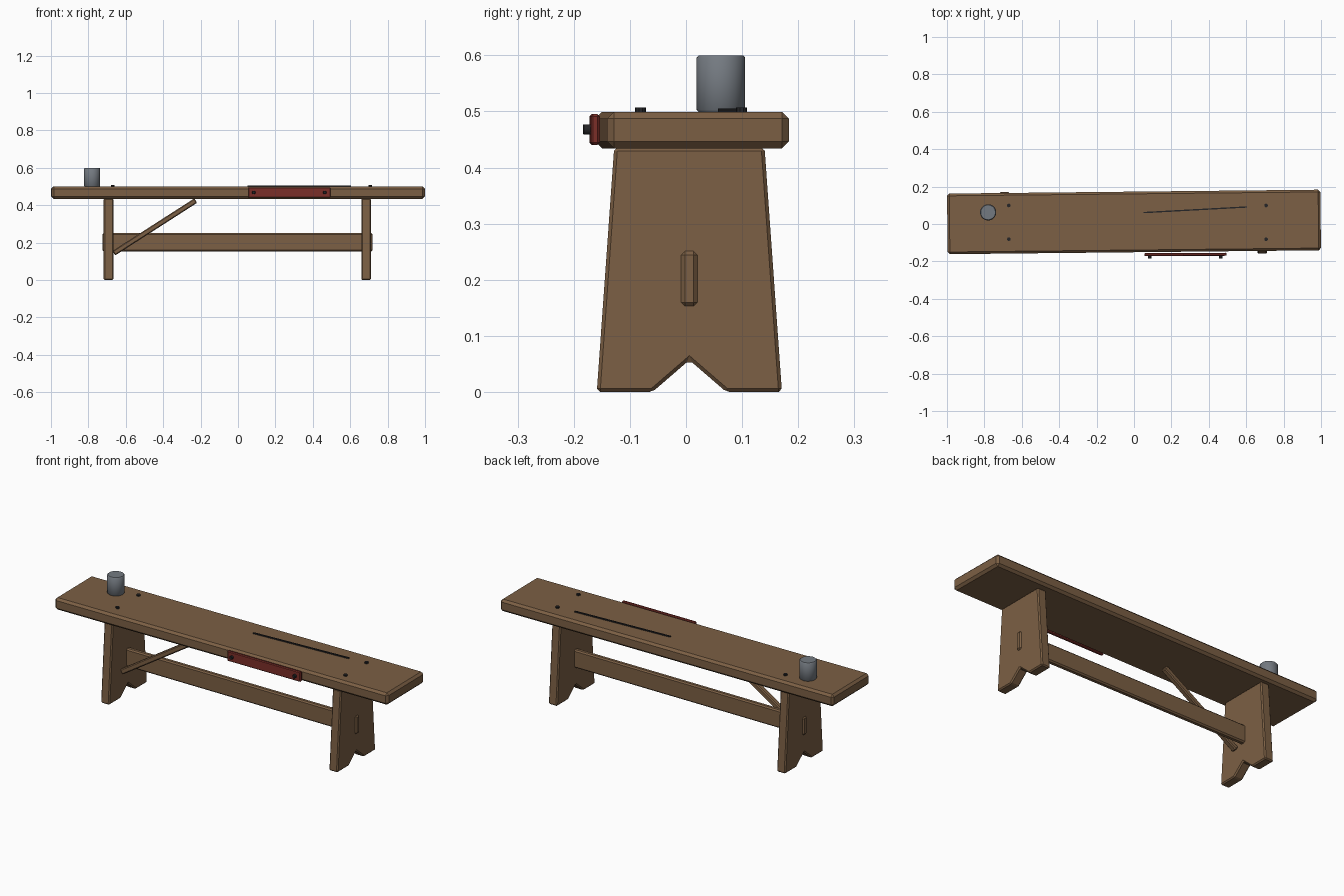
import bpy, bmesh, math
from mathutils import Matrix, Vector

if "Cube" in bpy.data.objects:
    bpy.data.objects.remove(bpy.data.objects["Cube"])


def material(name, rgb):
    m = bpy.data.materials.new(name)
    m.diffuse_color = (*rgb, 1)
    m.use_nodes = True
    m.node_tree.nodes["Principled BSDF"].inputs["Base Color"].default_value = m.diffuse_color
    return m


WOOD = material("brown wood", (0.200, 0.115, 0.058))
RED = material("faded red", (0.200, 0.028, 0.022))
METAL = material("grey metal", (0.175, 0.195, 0.220))
DARK = material("dark iron", (0.018, 0.018, 0.020))
SKEW = 0.0105  # slight twist of the seat board


def finish(name, bm, mat, matrix=Matrix(), bevel=0.0, smooth=False):
    if bevel:
        bmesh.ops.bevel(bm, geom=[e for e in bm.edges if e.calc_face_angle(0) > 0.6],
                        offset=bevel, segments=1, affect='EDGES')
    bmesh.ops.recalc_face_normals(bm, faces=bm.faces)
    for f in bm.faces:
        f.smooth = smooth and len(f.verts) == 4
    mesh = bpy.data.meshes.new(name)
    bm.to_mesh(mesh)
    bm.free()
    mesh.materials.append(mat)
    ob = bpy.data.objects.new(name, mesh)
    ob.matrix_world = matrix
    bpy.context.collection.objects.link(ob)
    return ob


def box(name, centre, size, mat, bevel=0.0, rot=Matrix()):
    bm = bmesh.new()
    bmesh.ops.create_cube(bm, size=1, matrix=Matrix.Diagonal((*size, 1)))
    return finish(name, bm, mat, Matrix.Translation(centre) @ rot, bevel)


def cylinder(name, centre, radius, height, sides, mat, bevel=0.0, rot=Matrix(), smooth=False):
    bm = bmesh.new()
    bmesh.ops.create_cone(bm, cap_ends=True, segments=sides, radius1=radius,
                          radius2=radius, depth=height)
    return finish(name, bm, mat, Matrix.Translation(centre) @ rot, bevel, smooth)


def turn_z(angle):
    return Matrix.Rotation(angle, 4, 'Z')


# Seat board, slightly skewed
box("seat", (0, 0.011, 0.467), (1.996, 0.324, 0.065), WOOD, 0.012, turn_z(SKEW))

# Tapered plank legs with a notched foot
profile = [(-0.165, 0), (-0.066, 0), (0, 0.057), (0.066, 0), (0.165, 0),
           (0.134, 0.436), (-0.134, 0.436)]
for side, x in (("left", -0.692), ("right", 0.685)):
    bm = bmesh.new()
    face = bm.faces.new([bm.verts.new((-0.026, y, z)) for y, z in profile])
    ext = bmesh.ops.extrude_face_region(bm, geom=[face])
    bmesh.ops.translate(bm, vec=(0.052, 0, 0),
                        verts=[v for v in ext["geom"] if isinstance(v, bmesh.types.BMVert)])
    finish(side + "_leg", bm, WOOD, Matrix.Translation((x, 0.006, 0)), 0.006)

# Stretcher passing through both legs
box("stretcher", (-0.003, 0.006, 0.202), (1.444, 0.029, 0.098), WOOD, 0.007)

# Diagonal brace
a, b = Vector((-0.66, -0.046, 0.146)), Vector((-0.23, -0.046, 0.422))
d = b - a
box("diagonal_brace", (a + b) / 2, (d.length + 0.01, 0.03, 0.028), WOOD, 0.005,
    Matrix.Rotation(-math.atan2(d.z, d.x), 4, 'Y'))

# Red repair plate on the front edge, with two bolts
box("repair_plate", (0.275, -0.163, 0.468), (0.44, 0.016, 0.055), RED, 0.004, turn_z(0.006))
for i, x in enumerate((0.084, 0.464)):
    cylinder(f"plate_bolt_{i + 1}", (x, -0.176, 0.468), 0.01, 0.016, 8, DARK, 0.002,
             Matrix.Rotation(math.pi / 2, 4, 'X'))

# Nail heads above the legs
for i, (x, y) in enumerate([(x, y) for x in (-0.669, 0.706) for y in (-0.081, 0.099)]):
    cylinder(f"nail_head_{i + 1}", (x, y, 0.502), 0.01, 0.01, 10, DARK)

# Long crack in the top
box("crack", (0.328, 0.076, 0.5015), (0.555, 0.007, 0.008), DARK, 0,
    turn_z(math.atan2(0.03, 0.552)))

# Metal cup standing on the seat
cylinder("cup", (-0.78, 0.062, 0.5495), 0.0435, 0.101, 20, METAL, 0.004, smooth=True)
